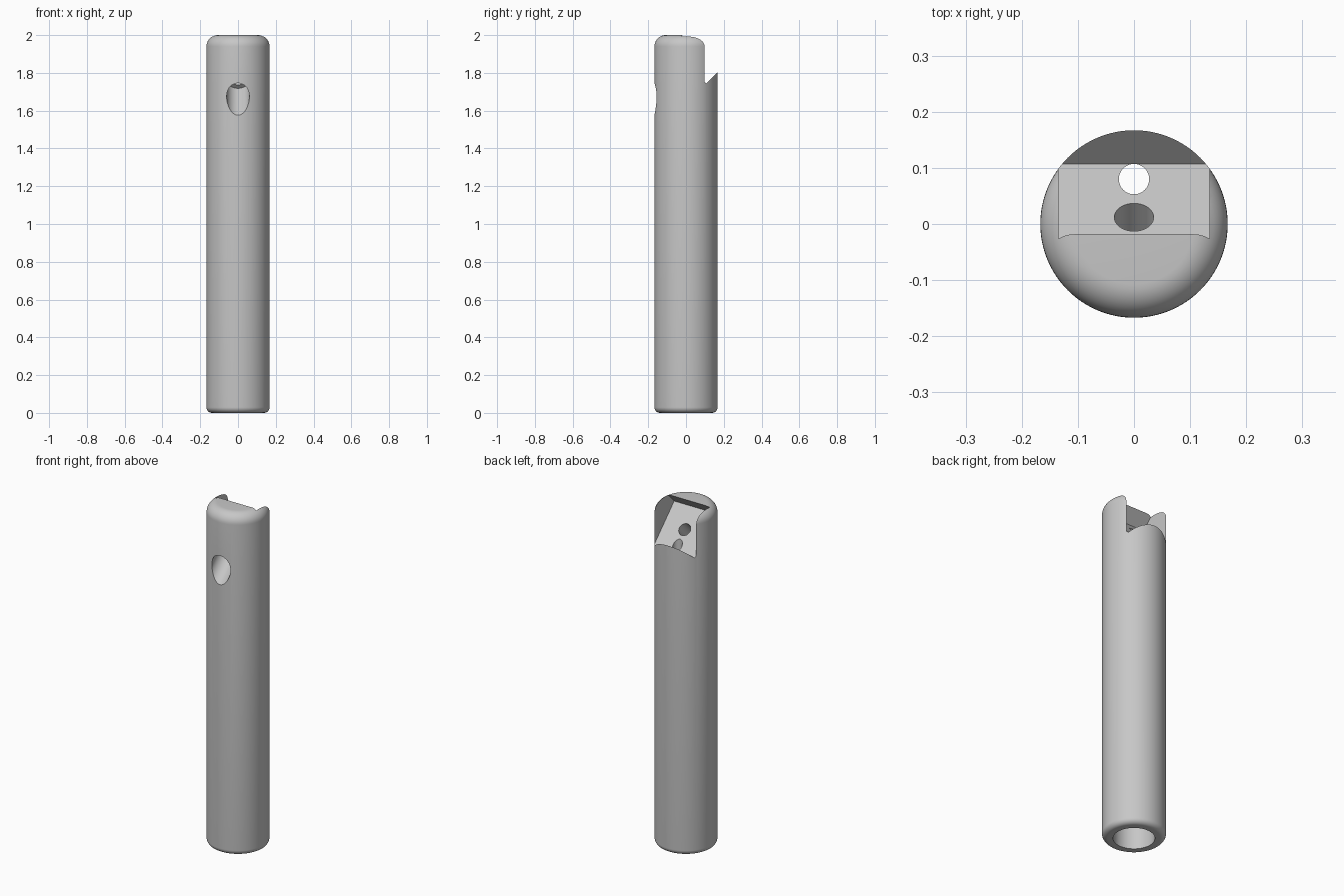
import bpy
import bmesh
from math import sin, cos, pi, radians
from mathutils import Matrix, Vector

if "Cube" in bpy.data.objects:
    bpy.data.objects.remove(bpy.data.objects["Cube"])

RADIUS, BORE, HEIGHT, BORE_TOP = 0.167, 0.109, 2.0, 1.4
TOP_ROUND, FOOT_ROUND = 0.06, 0.03
TILT = Matrix.Rotation(radians(-45), 4, "X")   # local z leans to the back
SEAT = Vector((0, 0.012, 1.84))                # centre of the slanted seat
AXIS = Vector((0, 1, 1)).normalized()

grey = bpy.data.materials.new("plain_grey")
grey.use_nodes = True
colour = (0.57, 0.57, 0.57, 1)
grey.diffuse_color = colour
grey.node_tree.nodes["Principled BSDF"].inputs["Base Color"].default_value = colour


def make_object(name, bm):
    bmesh.ops.recalc_face_normals(bm, faces=bm.faces)
    mesh = bpy.data.meshes.new(name)
    bm.to_mesh(mesh)
    bm.free()
    obj = bpy.data.objects.new(name, mesh)
    bpy.context.collection.objects.link(obj)
    mesh.materials.append(grey)
    return obj


def lathe(name, profile, steps=128):
    bm = bmesh.new()
    verts = [bm.verts.new((r, 0, z)) for r, z in profile]
    edges = [bm.edges.new(pair) for pair in zip(verts, verts[1:])]
    bmesh.ops.spin(bm, geom=verts + edges, cent=(0, 0, 0), axis=(0, 0, 1),
                   angle=2 * pi, steps=steps)
    bmesh.ops.remove_doubles(bm, verts=bm.verts, dist=1e-5)
    return make_object(name, bm)


def arc(r, z, size, start, count=10):
    angles = [start + pi / 2 * i / count for i in range(count + 1)]
    return [(r + size * cos(a), z + size * sin(a)) for a in angles]


def rod(name, radius, start, end):
    bm = bmesh.new()
    span = end - start
    turn = span.to_track_quat("Z", "Y").to_matrix().to_4x4()
    bmesh.ops.create_cone(bm, cap_ends=True, segments=64, radius1=radius,
                          radius2=radius, depth=span.length,
                          matrix=Matrix.Translation((start + end) / 2) @ turn)
    return make_object(name, bm)


def block(name, size, centre):
    bm = bmesh.new()
    bmesh.ops.create_cube(bm, size=1, matrix=Matrix.Translation(centre) @ TILT
                          @ Matrix.Diagonal((*size, 1)))
    return make_object(name, bm)


# Round tube, rounded at both ends, with a blind bore from below
profile = [(0, BORE_TOP), (BORE, BORE_TOP), (BORE, 0)]
profile += arc(RADIUS - FOOT_ROUND, FOOT_ROUND, FOOT_ROUND, -pi / 2)
profile += arc(RADIUS - TOP_ROUND, HEIGHT - TOP_ROUND, TOP_ROUND, 0)
profile += [(0, HEIGHT)]
body = lathe("tube_body", profile)

# Slanted square pocket, its screw hole and counterbore, and the upright hole
cutters = [
    block("pocket_cutter", (0.27, 0.269, 0.5), SEAT + AXIS * 0.25),
    rod("screw_hole_cutter", 0.035, SEAT - AXIS * 0.2, SEAT + AXIS * 0.05),
    rod("counterbore_cutter", 0.06, SEAT - AXIS * 0.5, SEAT - AXIS * 0.112),
    rod("upright_hole_cutter", 0.027, Vector((0, 0.08, BORE_TOP - 0.1)),
        Vector((0, 0.08, 1.9))),
]

bpy.ops.object.select_all(action="DESELECT")
bpy.context.view_layer.objects.active = body
body.select_set(True)
for cutter in cutters:
    cutter.hide_render = True
    cut = body.modifiers.new(cutter.name, "BOOLEAN")
    cut.operation = "DIFFERENCE"
    cut.solver = "EXACT"
    cut.object = cutter
    bpy.ops.object.modifier_apply(modifier=cut.name)
    bpy.data.objects.remove(cutter)

bpy.ops.object.shade_smooth_by_angle(angle=radians(30))
